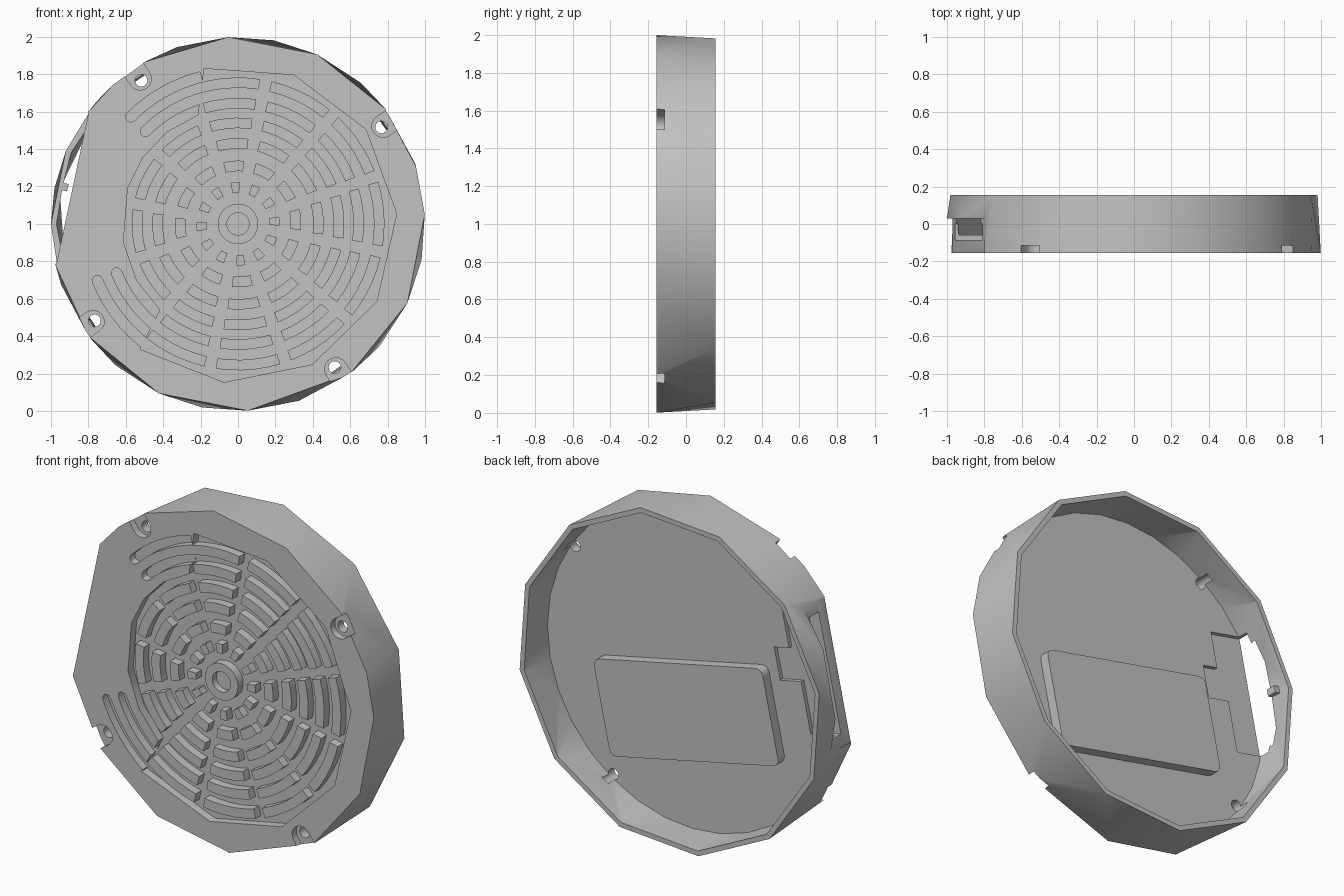
import bpy, bmesh
from math import sin, cos, asin, radians, degrees
from mathutils import Vector

if "Cube" in bpy.data.objects:
    bpy.data.objects.remove(bpy.data.objects["Cube"])

FRONT, BACK, FLOOR, RECESS = -0.155, 0.155, -0.06, -0.105
SIDE = 168  # direction of the flat, open side

grey = bpy.data.materials.new("plain grey")
grey.use_nodes = True
grey.diffuse_color = (0.54, 0.54, 0.54, 1)
grey.node_tree.nodes["Principled BSDF"].inputs["Base Color"].default_value = (0.54, 0.54, 0.54, 1)


def pol(r, deg):
    return (r * cos(radians(deg)), 1 + r * sin(radians(deg)))


def local(u, v, deg=SIDE):
    """Point u outward along a direction and v across it."""
    c, s = cos(radians(deg)), sin(radians(deg))
    return (u * c - v * s, 1 + u * s + v * c)


def finish(bm, name):
    bmesh.ops.recalc_face_normals(bm, faces=bm.faces)
    mesh = bpy.data.meshes.new(name)
    bm.to_mesh(mesh)
    bm.free()
    mesh.materials.append(grey)
    ob = bpy.data.objects.new(name, mesh)
    bpy.context.collection.objects.link(ob)
    return ob


def add_prism(bm, pts, y0, y1):
    a = [bm.verts.new((x, y0, z)) for x, z in pts]
    b = [bm.verts.new((x, y1, z)) for x, z in pts]
    bm.faces.new(a)
    bm.faces.new(b[::-1])
    for i in range(len(a)):
        j = (i + 1) % len(a)
        bm.faces.new((a[i], b[i], b[j], a[j]))


def prism(name, pts, y0, y1):
    bm = bmesh.new()
    add_prism(bm, pts, y0, y1)
    return finish(bm, name)


def hull(name, layers):
    bm = bmesh.new()
    for y, pts in layers:
        for x, z in pts:
            bm.verts.new((x, y, z))
    res = bmesh.ops.convex_hull(bm, input=bm.verts)
    junk = {v for v in res["geom_interior"] if isinstance(v, bmesh.types.BMVert)}
    bmesh.ops.delete(bm, geom=list(junk), context='VERTS')
    bmesh.ops.dissolve_limit(bm, angle_limit=radians(0.5), verts=bm.verts, edges=bm.edges)
    return finish(bm, name)


def cut(target, cutter):
    mod = target.modifiers.new("cut", 'BOOLEAN')
    mod.operation, mod.solver, mod.object = 'DIFFERENCE', 'EXACT', cutter
    bpy.context.view_layer.objects.active = target
    bpy.ops.object.modifier_apply(modifier=mod.name)
    bpy.data.objects.remove(cutter)


def circle(r, n, cx=0.0, cz=1.0):
    return [(cx + r * cos(radians(360 * i / n)), cz + r * sin(radians(360 * i / n))) for i in range(n)]


def arc(r, half, a0, a1, steps, rounded=False):
    """Curved bar outline, with an optional round cap at the a1 end."""
    angs = [a0 + (a1 - a0) * i / steps for i in range(steps + 1)]
    pts = [pol(r + half, a) for a in angs]
    if rounded:
        end = Vector(pol(r, a1))
        turn = 1 if a1 > a0 else -1
        pts += [tuple(end + half * Vector((cos(radians(a1 + turn * t)), sin(radians(a1 + turn * t)))))
                for t in range(30, 180, 30)]
    return pts + [pol(r - half, a) for a in reversed(angs)]


def rounded_box(cu, cv, w, h, r, deg):
    pts = []
    for k, (su, sv) in enumerate(((1, 1), (-1, 1), (-1, -1), (1, -1))):
        for t in (0, 30, 60, 90):
            a = radians(90 * k + t)
            pts.append(local(cu + su * (w / 2 - r) + r * cos(a), cv + sv * (h / 2 - r) + r * sin(a), deg))
    return pts


def box(u0, u1, v0, v1):
    return [local(u, v) for u, v in ((u0, v0), (u1, v0), (u1, v1), (u0, v1))]


# Faceted shell: uneven front outline blended to a twelve-sided back
front = [pol(1, a) for a in (93, 65, 38, 18, 3, -25, -53, -87, -115, -143, -167, 143, 132, 120)]
back = [pol(1, 19 + 30 * k) for k in range(12)]
left_rim = [pol(1, a) for a in (157, 180)]
shell = hull("shell", [(FRONT, front), (BACK, back), (0.03, left_rim)])

# Hollow back
inner = [pol(0.97, 19 + 30 * k) for k in range(12)]
inner_left = [pol(0.97, a) for a in (157, 180)]
cut(shell, hull("hollow", [(0.16, inner), (0.03, inner_left), (FLOOR, circle(0.95, 32))]))

# Open flat side, leaving the rear rim as a bridge
cut(shell, prism("side_gap", box(0.905, 1.2, -0.42, 0.41), -0.3, 0.03))

# Stepped pocket in the floor beside the opening
steps = ((1.0, -0.36), (0.68, -0.36), (0.68, -0.15), (0.58, -0.15),
         (0.58, 0.04), (0.72, 0.04), (0.72, 0.34), (1.0, 0.34))
cut(shell, prism("floor_pocket", [local(u, v) for u, v in steps], -0.085, 0))

# Grille recess on the front
recess = [pol(0.85, -128 + 32.9 * k) for k in range(8)] + [pol(0.62, a) for a in (110, 128, 145, 162, 189, 209, 228)]
cut(shell, prism("grille_recess", recess, -0.3, RECESS))

# Round-ended grooves that run on past the recess
for r in (0.81, 0.70):
    for a0, a1 in ((104, 135), (234, 202)):
        cut(shell, prism("groove", arc(r, 0.028, a0, a1, 8, True), -0.3, RECESS - 0.002))

# Screw holes with open-ended seats
for k in range(4):
    deg = 34 + 90 * k
    seat = [local(0.935 + 0.06 * cos(radians(t)), 0.06 * sin(radians(t)), deg) for t in range(90, 271, 20)]
    seat += [local(1.2, -0.06, deg), local(1.2, 0.06, deg)]
    cut(shell, prism("screw_seat", seat, -0.3, -0.115))
    cut(shell, prism("screw_hole", circle(0.033, 16, *pol(0.925, deg)), -0.3, 0.0))

# Raised grille bars in twelve sectors
bm = bmesh.new()
for k in range(12):
    mid = 4 + 30 * k
    for r in (0.195, 0.31, 0.43, 0.54, 0.645, 0.755):
        if r > 0.6 and 120 < mid < 220:
            continue
        half = 15 - degrees(asin(0.03 / r))
        add_prism(bm, arc(r, 0.028, mid - half, mid + half, 5), FRONT, RECESS + 0.005)
finish(bm, "grille_bars")

# Central ring
hub = prism("hub_ring", circle(0.108, 32), FRONT, RECESS + 0.005)
cut(hub, prism("hub_bore", circle(0.06, 32), -0.3, RECESS - 0.01))

# Raised pad inside the back, and a small tab on the bridging rim
prism("inner_pad", rounded_box(0.05, -0.235, 1.13, 0.56, 0.04, -12), FLOOR - 0.005, 0.0)
prism("rim_tab", box(0.93, 0.98, -0.02, 0.02), 0.03, 0.09)

for ob in (shell, hub):
    bpy.ops.object.select_all(action='DESELECT')
    ob.select_set(True)
    bpy.context.view_layer.objects.active = ob
    bpy.ops.object.shade_smooth_by_angle(angle=radians(30))
